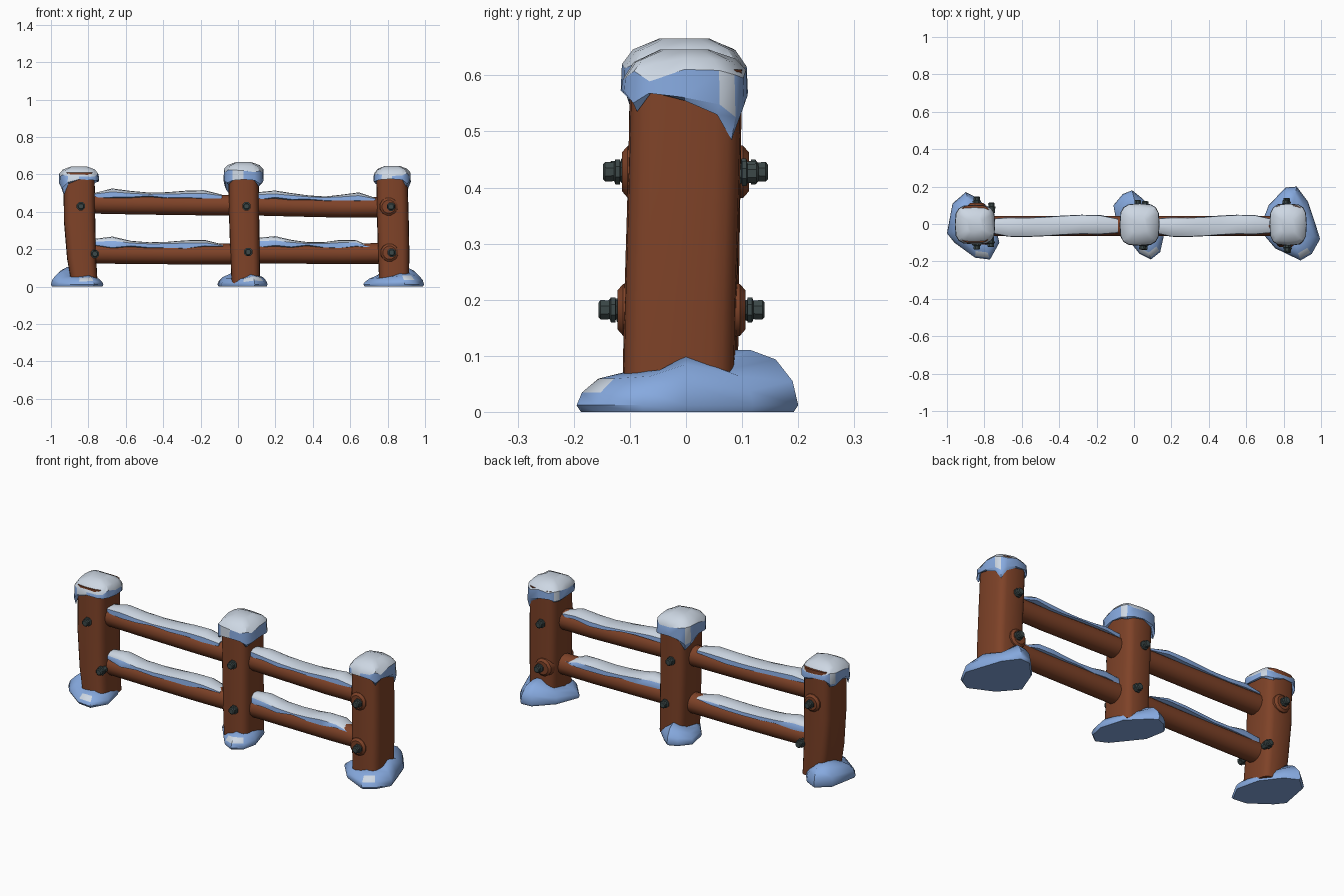
import bpy, bmesh, math, random
from mathutils import Vector

if "Cube" in bpy.data.objects:
    bpy.data.objects.remove(bpy.data.objects["Cube"])
random.seed(4)


def material(name, rgb):
    m = bpy.data.materials.new(name)
    m.diffuse_color = (*rgb, 1)
    m.use_nodes = True
    m.node_tree.nodes["Principled BSDF"].inputs["Base Color"].default_value = m.diffuse_color
    return m


WOOD = material("brown_wood", (0.21, 0.055, 0.021))
BLUE = material("blue_snow", (0.24, 0.40, 0.74))
WHITE = material("white_snow", (0.61, 0.68, 0.77))
IRON = material("dark_iron", (0.045, 0.065, 0.065))


def loft(name, rings, mats, rule=None, angle=40, closed=True):
    """Skin a list of equal-length rings; rule(segment, face) gives the material slot."""
    bm = bmesh.new()
    vs = [[bm.verts.new(p) for p in r] for r in rings]
    n = len(rings[0])
    seg = {}
    for s in range(len(vs) - 1):
        for i in range(n):
            j = (i + 1) % n
            f = bm.faces.new((vs[s][i], vs[s][j], vs[s + 1][j], vs[s + 1][i]))
            seg[f] = (s, i)
    ends = [bm.faces.new(vs[0]), bm.faces.new(vs[-1])]
    seg[ends[0]], seg[ends[1]] = (-1, 0), (len(vs), 0)
    bmesh.ops.recalc_face_normals(bm, faces=bm.faces)
    if rule:
        for f, (s, i) in seg.items():
            f.material_index = rule(s, i, f.calc_center_median())
    me = bpy.data.meshes.new(name)
    bm.to_mesh(me)
    bm.free()
    ob = bpy.data.objects.new(name, me)
    bpy.context.collection.objects.link(ob)
    for m in mats:
        me.materials.append(m)
    bpy.ops.object.select_all(action='DESELECT')
    ob.select_set(True)
    bpy.context.view_layer.objects.active = ob
    bpy.ops.object.shade_smooth_by_angle(angle=math.radians(angle))
    return ob


def squircle(n, e=0.5):
    """Rounded-square outline of half width 1."""
    out = []
    for i in range(n):
        a = 2 * math.pi * i / n
        c, s = math.cos(a), math.sin(a)
        out.append((math.copysign(abs(c) ** e, c), math.copysign(abs(s) ** e, s)))
    return out


# Posts: slightly bowed rounded-square timbers (z, centre x, half x, centre y)
posts = {
    "left": [(0.01, -0.820, 0.070, -0.012), (0.15, -0.836, 0.078, -0.009),
             (0.35, -0.847, 0.084, -0.004), (0.61, -0.850, 0.083, 0.0)],
    "middle": [(0.01, 0.042, 0.076, -0.008), (0.2, 0.037, 0.079, -0.006),
               (0.4, 0.032, 0.081, -0.003), (0.62, 0.029, 0.081, 0.0)],
    "right": [(0.01, 0.835, 0.080, -0.014), (0.2, 0.832, 0.084, -0.010),
              (0.4, 0.827, 0.085, -0.004), (0.61, 0.822, 0.083, 0.001)],
}
for side, secs in posts.items():
    loft(side + "_post",
         [[Vector((cx + hx * x, cy + 0.1 * y, z)) for x, y in squircle(20)]
          for z, cx, hx, cy in secs], [WOOD], angle=50)

# Snow caps with drips: (centre x, half x, half y, top z, drip bottom z by 16 directions)
caps = {
    "left": (-0.850, 0.104, 0.102, 0.645,
             [.56, .56, .55, .54, .57, .57, .53, .53, .55, .53, .49, .55, .58, .575, .57, .57]),
    "middle": (0.030, 0.103, 0.109, 0.668,
               [.57, .56, .55, .56, .57, .55, .50, .52, .57, .56, .545, .57, .58, .57, .535, .55]),
    "right": (0.824, 0.096, 0.108, 0.648,
              [.555, .53, .485, .53, .56, .57, .55, .55, .56, .56, .57, .58, .585, .575, .535, .57]),
}
for side, (cx, hx, hy, top, drips) in caps.items():
    sq = squircle(16, 0.6)
    jit = [random.uniform(-0.012, 0.012) for _ in sq]

    def ring(k, zs):
        return [Vector((cx + hx * k * x, hy * k * y - 0.003, z)) for (x, y), z in zip(sq, zs)]
    loft(side + "_snow_cap", [
        ring(0.80, [0.59] * 16),
        ring(0.96, drips),
        ring(1.04, [d * 0.5 + 0.283 for d in drips]),
        ring(1.02, [top - 0.048 + j for j in jit]),
        ring(0.84, [top - 0.022 + j * 0.4 for j in jit]),
        ring(0.40, [top - 0.002] * 16)],
        [WHITE, BLUE], lambda s, i, c: 0 if s >= 3 or (s == 2 and i % 5 == 1) else 1, 32)

# Snow mounds around the post feet: outline points and crest heights
mounds = {
    "left": (-0.835, [(-1, -.05), (-.97, .11), (-.9, .17), (-.83, .135), (-.75, .03),
                      (-.72, -.1), (-.77, -.19), (-.85, -.18), (-.96, -.1)],
             [.08, .105, .10, .07, .05, .05, .06, .055, .055]),
    "middle": (0.035, [(-.11, .1), (-.06, .16), (-.01, .18), (.04, .14), (.12, .06), (.158, -.07),
                       (.14, -.15), (.09, -.19), (.03, -.16), (-.09, -.01)],
               [.06, .08, .09, .07, .05, .06, .06, .065, .05, .05]),
    "right": (0.83, [(.67, -.03), (.72, .1), (.81, .195), (.87, .2), (.93, .12), (.97, 0),
                     (.995, -.08), (.95, -.16), (.89, -.195), (.755, -.13)],
              [.05, .07, .11, .11, .075, .10, .075, .07, .07, .055]),
}
for side, (cx, outline, heights) in mounds.items():
    def ring(k, zs):
        return [Vector((cx + (x - cx) * k, y * k, z)) for (x, y), z in zip(outline, zs)]
    loft(side + "_snow_mound", [
        ring(0.96, [0.0] * len(outline)), ring(1.0, [0.012] * len(outline)),
        ring(0.95, [h * 0.5 for h in heights]), ring(0.80, [h * 0.85 for h in heights]),
        ring(0.58, heights), ring(0.25, heights)],
        [BLUE, WHITE], lambda s, i, c: 1 if s in (2, 3) and c.y < -0.128 and c.x > cx + .02 else 0, 50)

# Rails and the snow on them: x range, rail centre heights, snow x range, snow crest heights
rails = {
    "upper_left": (-0.84, 0.03, [.447, .441, .437, .435], -0.77, -0.085,
                   [.50, .525, .512, .503, .505, .513, .516, .492]),
    "lower_left": (-0.84, 0.03, [.180, .176, .174, .175], -0.77, -0.08,
                   [.255, .268, .245, .237, .240, .248, .250, .225]),
    "upper_right": (0.03, 0.83, [.437, .430, .424, .426], 0.108, 0.735,
                    [.505, .514, .500, .488, .482, .492, .504, .475]),
    "lower_right": (0.03, 0.83, [.180, .178, .176, .178], 0.112, 0.72,
                    [.262, .270, .250, .238, .238, .250, .248, .208]),
}
for nm, (x0, x1, zs, s0, s1, crest) in rails.items():
    rings = []
    for k, z in enumerate(zs):
        x = x0 + (x1 - x0) * k / 3
        rings.append([Vector((x, -0.010 + 0.054 * math.cos(a), z + 0.055 * math.sin(a)))
                      for a in (2 * math.pi * i / 12 for i in range(12))])
    loft(nm + "_rail", rings, [WOOD], angle=50)

    def rail_z(x):
        t = (x - x0) / (x1 - x0) * 3
        i = min(int(t), 2)
        return zs[i] + (zs[i + 1] - zs[i]) * (t - i)
    rings = []
    for k, top in enumerate(crest):
        x = s0 + (s1 - s0) * k / 7
        z = rail_z(x)
        w = 0.034 if k in (0, 7) else 0.047
        yc = -0.010 - 0.008 * math.sin(k * 0.9)
        front, back = (z + random.uniform(0.026, 0.042) for _ in range(2))
        hgt = max(top - (z + 0.045), 0.01)
        rings.append([Vector((x, yc + y * w, h)) for y, h in (
            (-0.8, front), (-1.1, front + 0.004), (-1.05, top - hgt * 0.50), (-0.6, top - hgt * 0.1),
            (0.0, top), (0.6, top - hgt * 0.1), (1.05, top - hgt * 0.50), (1.1, back + 0.004),
            (0.8, back), (0.0, z + 0.03))])
    loft(nm + "_rail_snow", rings, [WHITE, BLUE],
         lambda s, i, c: 0 if 2 <= i <= 5 and 0 <= s < 7 else 1, 50)


def disc_rings(x, z, n, steps):
    """Rings facing along y from (y, radius) steps."""
    return [[Vector((x + r * math.cos(2 * math.pi * (i + .5) / n), y,
                     z + r * math.sin(2 * math.pi * (i + .5) / n))) for i in range(n)]
            for y, r in steps]


# Bolts on front (-1) and back (+1): name, direction, x, z, surface y, wooden boss behind
bolts = [
    ("left_upper_front", -1, -0.84, .430, .103, False), ("left_lower_front", -1, -0.765, .175, .090, False),
    ("middle_upper_front", -1, 0.045, .430, .103, False), ("middle_lower_front", -1, 0.055, .185, .105, False),
    ("right_upper_front", -1, 0.818, .428, .114, True), ("right_lower_front", -1, 0.822, .182, .122, True),
    ("left_upper_back", 1, -0.84, .428, .112, True), ("left_lower_back", 1, -0.762, .180, .080, False),
    ("middle_upper_back", 1, 0.020, .430, .095, False), ("middle_lower_back", 1, 0.060, .182, .088, False),
    ("right_upper_back", 1, 0.812, .425, .096, False), ("right_lower_back", 1, 0.816, .182, .106, True),
]
for nm, d, x, z, y, boss in bolts:
    loft(nm + "_bolt", disc_rings(x, z, 8, [(d * (y - 0.02), .019), (d * (y + .003), .019),
         (d * (y + .004), .024), (d * (y + .012), .024), (d * (y + .014), .018),
         (d * (y + .030), .019), (d * (y + .034), .014)]), [IRON], angle=30)
    if boss:
        bx = x - 0.012 if x > 0 else x
        loft(nm + "_wood_boss", disc_rings(bx, z, 12, [(d * (y - .04), .052), (d * (y - .010), .048),
             (d * y, .036)]), [WOOD], angle=35)
